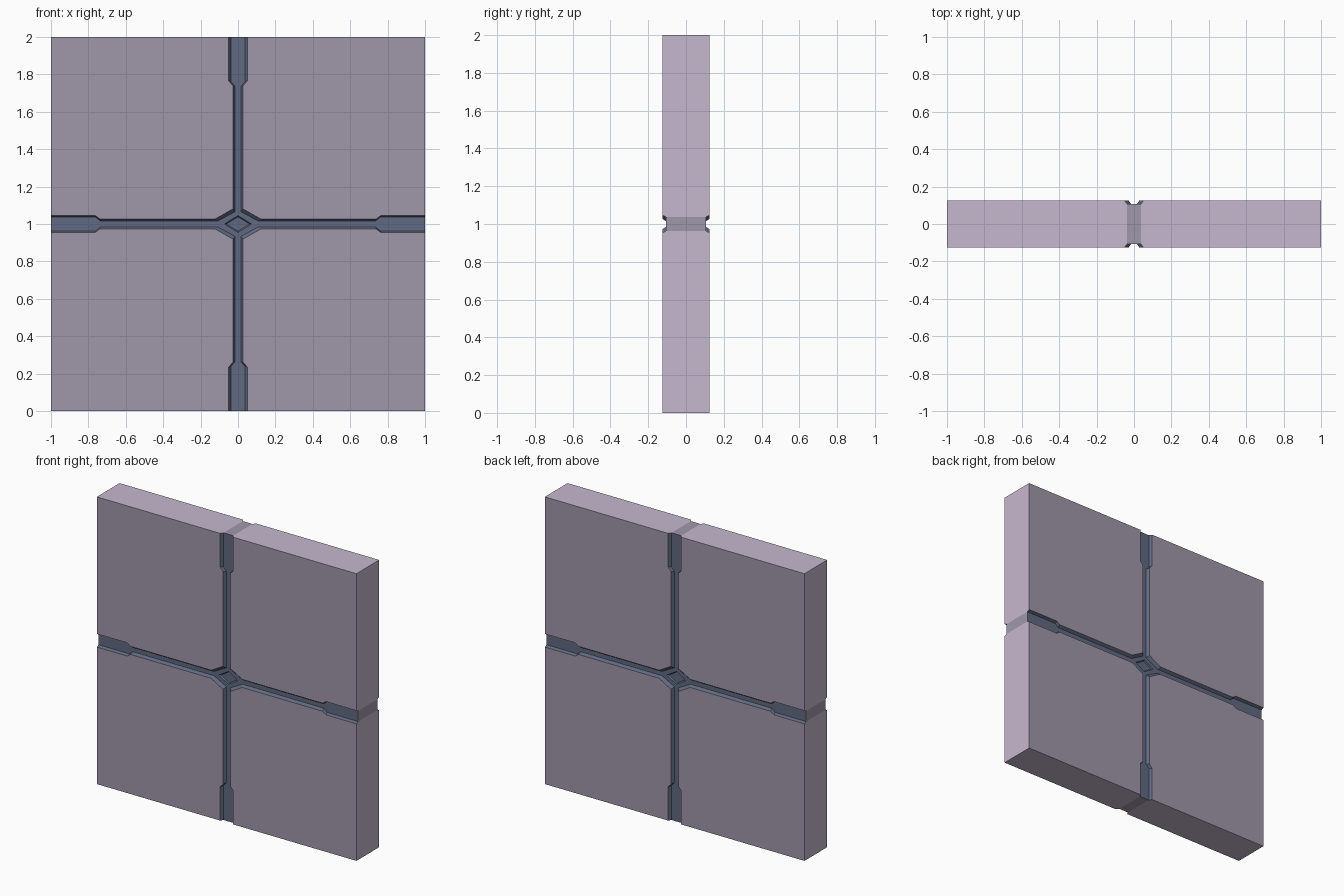
import bpy, bmesh
from mathutils import Vector

if "Cube" in bpy.data.objects:
    bpy.data.objects.remove(bpy.data.objects["Cube"])


def material(name, rgb):
    def lin(c):
        c /= 255
        return c / 12.92 if c <= 0.04045 else ((c + 0.055) / 1.055) ** 2.4
    m = bpy.data.materials.new(name)
    m.diffuse_color = (*[lin(c) for c in rgb], 1)
    m.use_nodes = True
    m.node_tree.nodes["Principled BSDF"].inputs["Base Color"].default_value = m.diffuse_color
    return m


FACE = material("grey lilac", (160, 151, 170))
EDGE = material("pale lilac", (198, 184, 206))
BLUE = material("slate blue", (97, 106, 129))

TOP, FLOOR, PIT = -0.125, -0.106, -0.114   # y of face, groove floor, centre stud
FRONT, RIGHT, UP = Vector((0, -1, 0)), Vector((1, 0, 0)), Vector((0, 0, 1))
PIT = -0.098                               # centre diamond is slightly sunken


def part(name, polys, mats):
    """Builds one eighth from (points, facing, material index), mirrored on x, y, z."""
    bm = bmesh.new()
    for pts, facing, mi in polys:
        f = bm.faces.new([bm.verts.new(p) for p in pts])
        f.normal_update()
        if f.normal.dot(facing) < 0:
            f.normal_flip()
        f.material_index = mi
    bmesh.ops.remove_doubles(bm, verts=bm.verts, dist=1e-5)
    me = bpy.data.meshes.new(name)
    bm.to_mesh(me)
    bm.free()
    for m in mats:
        me.materials.append(m)
    ob = bpy.data.objects.new(name, me)
    ob.location.z = 1
    bpy.context.collection.objects.link(ob)
    mod = ob.modifiers.new("mirror", "MIRROR")
    mod.use_axis = (True, True, True)
    mod.merge_threshold = 1e-4


def at(profile, y):
    return [(x, y, z) for x, z in profile]


# Groove outline in one quadrant: at the surface and at the groove floor
rim = [(1, .046), (.765, .046), (.74, .028), (.12, .028),
       (.028, .08), (.028, .74), (.05, .765), (.05, 1)]
foot = [(1, .037), (.76, .037), (.735, .015), (.11, .015),
        (.015, .066), (.015, .735), (.037, .76), (.037, 1)]

# Panel: big flat faces and the outer edges
part("wall_panel", [
    (at(rim + [(1, 1)], TOP), FRONT, 0),
    ([(1, TOP, .046), (1, FLOOR, .037), (1, 0, .037), (1, 0, 1), (1, TOP, 1)], RIGHT, 1),
    ([(.05, TOP, 1), (.037, FLOOR, 1), (.037, 0, 1), (1, 0, 1), (1, TOP, 1)], UP, 1),
], [FACE, EDGE])

# Grey strips across the outer edges
part("edge_strips", [
    ([(1, FLOOR, 0), (1, FLOOR, .037), (1, 0, .037), (1, 0, 0)], RIGHT, 0),
    ([(0, FLOOR, 1), (.037, FLOOR, 1), (.037, 0, 1), (0, 0, 1)], UP, 0),
], [FACE])

# Grooves: sloped walls, floor and sunken centre diamond
a, b = at(rim, TOP), at(foot, FLOOR)
groove = [((a[i], a[i + 1], b[i + 1], b[i]), FRONT, 0) for i in range(len(a) - 1)]
outer, inner = [(0, .045), (.073, 0)], [(0, .038), (.062, 0)]
groove.append((at(foot + [(0, 1)] + outer + [(1, 0)], FLOOR), FRONT, 0))
groove.append((at(outer, FLOOR) + at(inner[::-1], PIT), FRONT, 0))
groove.append((at([(0, 0)] + inner, PIT), FRONT, 0))
part("cross_groove", groove, [BLUE])
